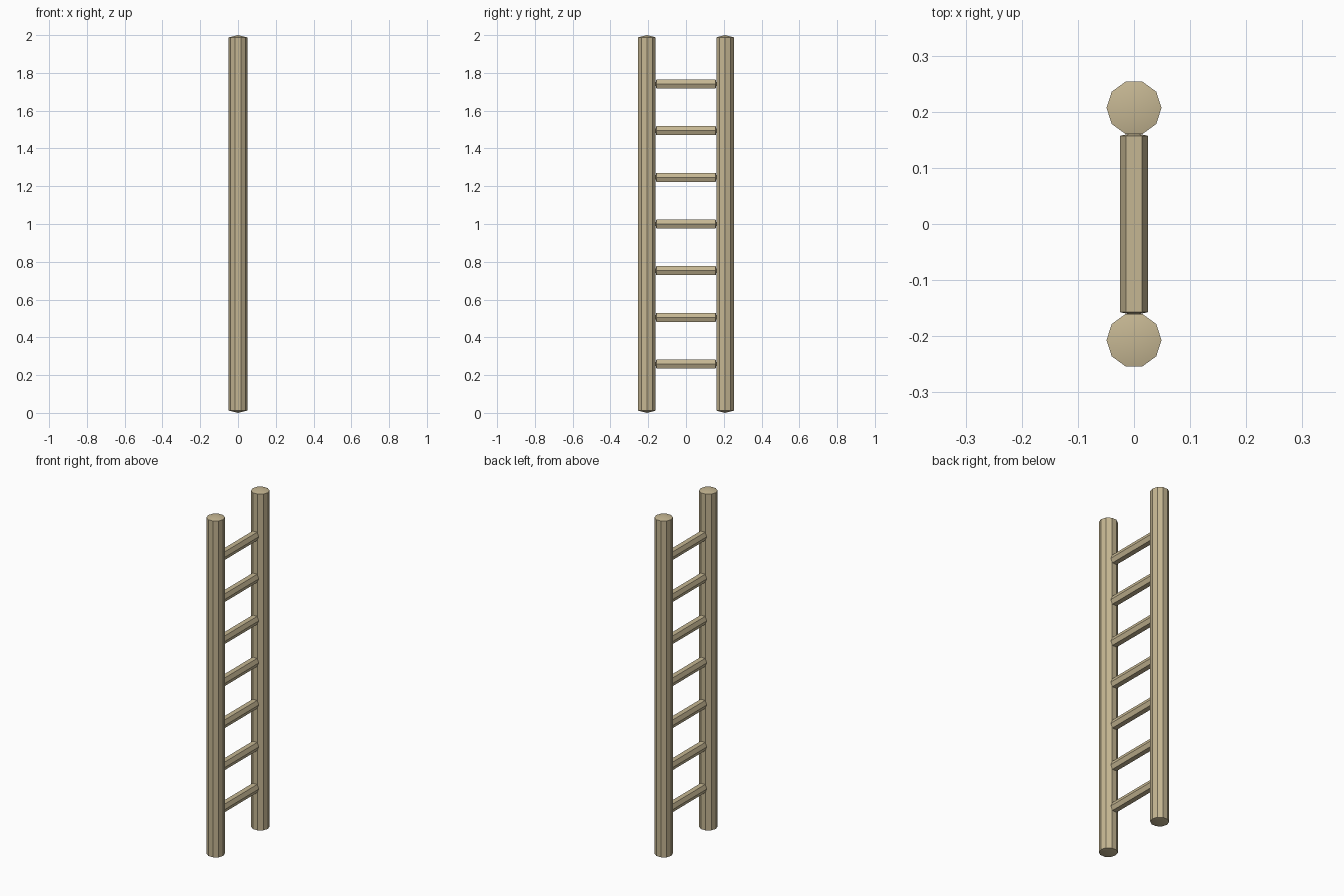
import bpy, bmesh, math
from mathutils import Matrix, Vector

if "Cube" in bpy.data.objects:
    bpy.data.objects.remove(bpy.data.objects["Cube"])

wood = bpy.data.materials.new("pale_wood")
wood.diffuse_color = (0.56, 0.47, 0.29, 1)
wood.use_nodes = True
wood.node_tree.nodes["Principled BSDF"].inputs["Base Color"].default_value = wood.diffuse_color


def pole(name, profile, half_len, cap, matrix):
    """Prism along local z, with shallow pointed end caps."""
    bm = bmesh.new()
    lo = [bm.verts.new((x, y, -half_len + cap)) for x, y in profile]
    hi = [bm.verts.new((x, y, half_len - cap)) for x, y in profile]
    bottom = bm.verts.new((0, 0, -half_len))
    top = bm.verts.new((0, 0, half_len))
    n = len(profile)
    for i in range(n):
        j = (i + 1) % n
        bm.faces.new((lo[i], lo[j], hi[j], hi[i]))
        bm.faces.new((hi[i], hi[j], top))
        bm.faces.new((lo[j], lo[i], bottom))
    bmesh.ops.recalc_face_normals(bm, faces=bm.faces)
    me = bpy.data.meshes.new(name)
    bm.to_mesh(me)
    bm.free()
    me.materials.append(wood)
    ob = bpy.data.objects.new(name, me)
    ob.matrix_world = matrix
    bpy.context.collection.objects.link(ob)
    # smooth the shallow caps, keep the side edges sharp
    bpy.ops.object.select_all(action='DESELECT')
    ob.select_set(True)
    bpy.context.view_layer.objects.active = ob
    bpy.ops.object.shade_smooth_by_angle(angle=math.radians(30))
    return ob


# Two ten-sided upright rails
R = 0.049
decagon = [(R * math.cos(math.tau * i / 10), R * math.sin(math.tau * i / 10))
           for i in range(10)]
for side, y in (("near", -0.207), ("far", 0.207)):
    pole(side + "_rail", decagon, 1.0, 0.012, Matrix.Translation((0, y, 1)))

# Seven six-sided rungs, flat on top
hexagon = [(0.025, 0), (0.0145, 0.024), (-0.0145, 0.024),
           (-0.025, 0), (-0.0145, -0.024), (0.0145, -0.024)]
turn = Matrix.Rotation(math.radians(90), 4, 'X')
for k in range(7):
    z = 1 + 0.247 * (k - 3)
    pole(f"rung_{k + 1}", hexagon, 0.163, 0.006,
         Matrix.Translation((0, 0, z)) @ turn)
